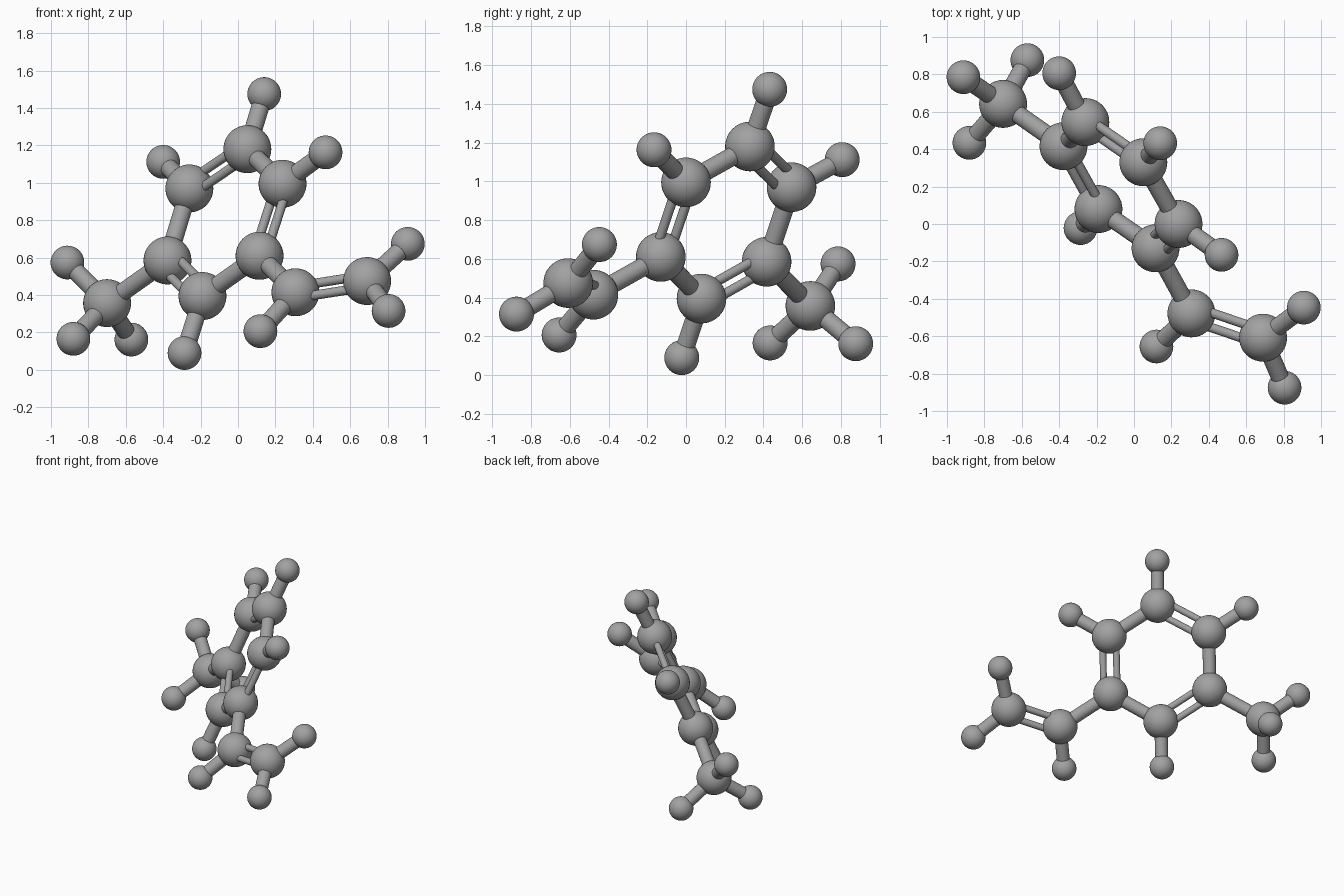
import bpy
from mathutils import Vector

cube = bpy.data.objects.get("Cube")
if cube:
    bpy.data.objects.remove(cube, do_unlink=True)

# Single material
grey = bpy.data.materials.new("mid_grey")
grey.use_nodes = True
colour = (0.36, 0.36, 0.36, 1)
grey.diffuse_color = colour
grey.node_tree.nodes["Principled BSDF"].inputs["Base Color"].default_value = colour

LARGE_R, SMALL_R = 0.128, 0.09
SINGLE_R, DOUBLE_R, DOUBLE_GAP = 0.048, 0.025, 0.05

# Large balls: six around the ring, two in the side arm, one in the branched end
large = {
    "ring_top": (0.05, 0.33, 1.18),
    "ring_upper_back": (-0.26, 0.545, 0.97),
    "ring_lower_back": (-0.377, 0.416, 0.585),
    "ring_bottom": (-0.19, 0.08, 0.395),
    "ring_lower_front": (0.115, -0.13, 0.61),
    "ring_upper_front": (0.238, 0.0, 0.995),
    "arm_inner": (0.307, -0.478, 0.415),
    "arm_outer": (0.69, -0.608, 0.475),
    "branch_centre": (-0.70, 0.642, 0.357),
}

# Small balls: position and the large ball each one hangs from
small = [
    ("ring_top", (0.14, 0.432, 1.475)),
    ("ring_upper_back", (-0.40, 0.806, 1.112)),
    ("ring_bottom", (-0.286, -0.022, 0.09)),
    ("ring_upper_front", (0.468, -0.165, 1.163)),
    ("arm_inner", (0.12, -0.655, 0.207)),
    ("arm_outer", (0.908, -0.447, 0.674)),
    ("arm_outer", (0.805, -0.875, 0.315)),
    ("branch_centre", (-0.912, 0.785, 0.574)),
    ("branch_centre", (-0.88, 0.434, 0.166)),
    ("branch_centre", (-0.57, 0.876, 0.162)),
]

single_links = [
    ("ring_top", "ring_upper_front"),
    ("ring_upper_back", "ring_lower_back"),
    ("ring_bottom", "ring_lower_front"),
    ("ring_lower_front", "arm_inner"),
    ("ring_lower_back", "branch_centre"),
]

# Paired rods lie in the plane through a third, neighbouring ball
double_links = [
    ("ring_top", "ring_upper_back", "ring_bottom"),
    ("ring_lower_back", "ring_bottom", "ring_top"),
    ("ring_lower_front", "ring_upper_front", "ring_bottom"),
    ("arm_inner", "arm_outer", "ring_lower_front"),
]


def finish(name):
    ob = bpy.context.object
    ob.name = name
    ob.data.materials.append(grey)
    bpy.ops.object.shade_smooth_by_angle()


def ball(name, centre, radius):
    bpy.ops.mesh.primitive_uv_sphere_add(segments=40, ring_count=24, radius=radius, location=centre)
    finish(name)


def rod(name, a, b, radius):
    a, b = Vector(a), Vector(b)
    axis = b - a
    bpy.ops.mesh.primitive_cylinder_add(
        vertices=28, radius=radius, depth=axis.length, location=(a + b) / 2,
        rotation=axis.to_track_quat("Z", "Y").to_euler())
    finish(name)


# Balls
for name, centre in large.items():
    ball(name + "_ball", centre, LARGE_R)
for parent, centre in small:
    ball(parent + "_small_ball", centre, SMALL_R)
    rod(parent + "_small_rod", large[parent], centre, SINGLE_R)

# Single rods
for a, b in single_links:
    rod(a + "_single_rod", large[a], large[b], SINGLE_R)

# Double rods
for a, b, c in double_links:
    p, q, r = (Vector(large[k]) for k in (a, b, c))
    axis = (q - p).normalized()
    side = (r - p) - axis * (r - p).dot(axis)
    side = side.normalized() * DOUBLE_GAP
    for sign in (-1, 1):
        rod(a + "_double_rod", p + side * sign, q + side * sign, DOUBLE_R)
